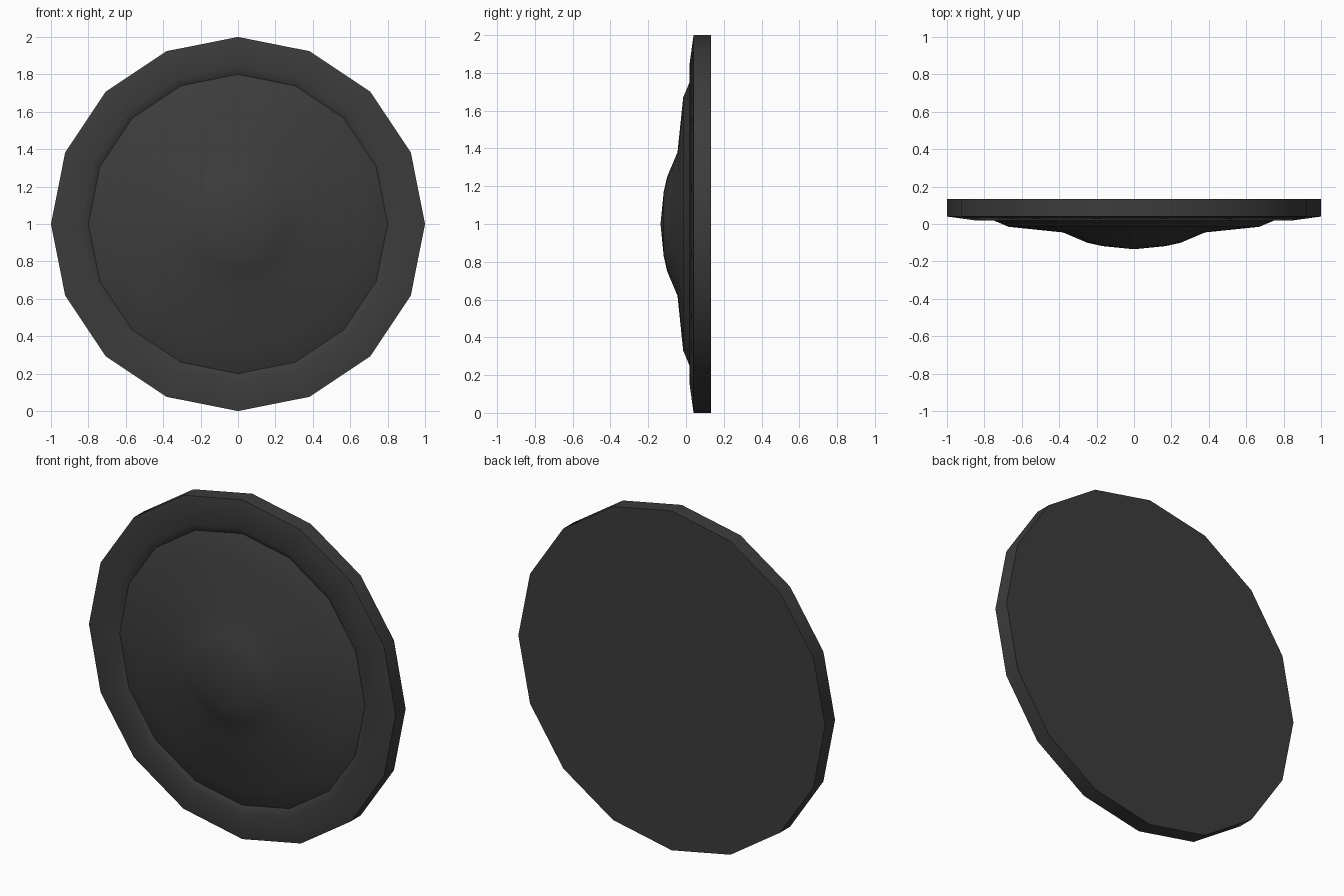
import bpy, bmesh, math

if "Cube" in bpy.data.objects:
    bpy.data.objects.remove(bpy.data.objects["Cube"])

SIDES = 16
CENTRE_Z = 1.0

dark = bpy.data.materials.new("dark_grey")
dark.diffuse_color = (0.045, 0.045, 0.045, 1)
dark.use_nodes = True
dark.node_tree.nodes["Principled BSDF"].inputs["Base Color"].default_value = dark.diffuse_color


def lathe(name, profile):
    """Spin (radius, y) points around the front-back axis; radius 0 is a pole."""
    bm = bmesh.new()
    rings = []
    for r, y in profile:
        if r == 0:
            rings.append([bm.verts.new((0, y, CENTRE_Z))])
        else:
            rings.append([bm.verts.new((r * math.cos(a), y, CENTRE_Z + r * math.sin(a)))
                          for a in (2 * math.pi * i / SIDES for i in range(SIDES))])
    for a, b in zip(rings, rings[1:]):
        for i in range(SIDES):
            j = (i + 1) % SIDES
            if len(a) == 1:
                bm.faces.new((a[0], b[i], b[j]))
            elif len(b) == 1:
                bm.faces.new((a[i], b[0], a[j]))
            else:
                bm.faces.new((a[i], b[i], b[j], a[j]))
    bmesh.ops.recalc_face_normals(bm, faces=bm.faces)
    mesh = bpy.data.meshes.new(name)
    bm.to_mesh(mesh)
    bm.free()
    mesh.materials.append(dark)
    obj = bpy.data.objects.new(name, mesh)
    bpy.context.collection.objects.link(obj)
    bpy.ops.object.select_all(action='DESELECT')
    obj.select_set(True)
    bpy.context.view_layer.objects.active = obj
    bpy.ops.object.shade_smooth_by_angle(angle=math.radians(42))
    return obj


# Round shield: domed boss, shallow face, groove, raised rim, side wall, flat back
lathe("round_shield", [
    (0, -0.135), (0.17, -0.118), (0.25, -0.10), (0.38, -0.045), (0.67, -0.015),
    (0.80, 0.04), (0.84, 0.018), (1.0, 0.04), (1.0, 0.133), (0, 0.133)])
